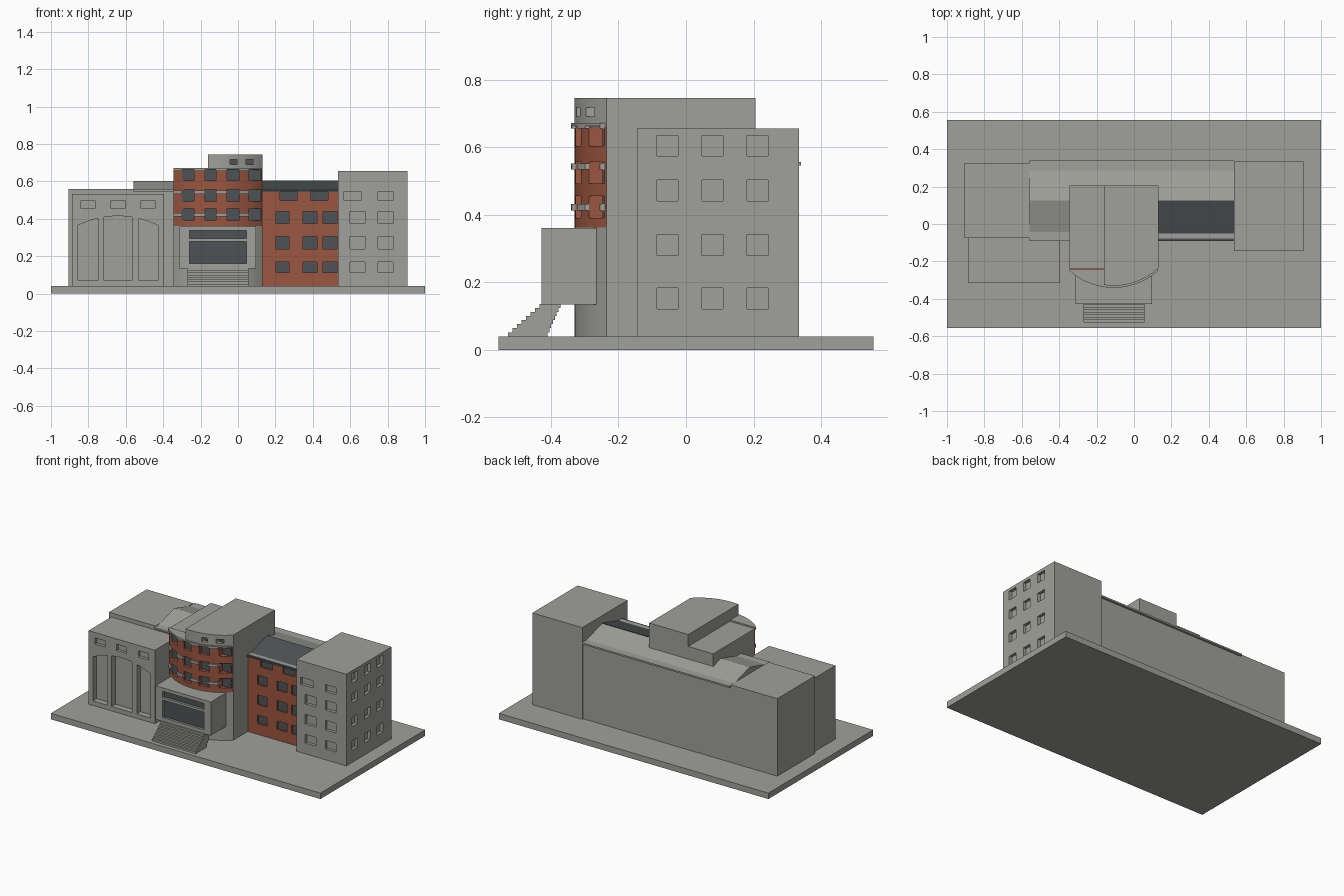
import bpy, bmesh, math

if "Cube" in bpy.data.objects:
    bpy.data.objects.remove(bpy.data.objects["Cube"])

def material(name, rgb):
    m = bpy.data.materials.new(name)
    m.diffuse_color = (*rgb, 1)
    m.use_nodes = True
    m.node_tree.nodes["Principled BSDF"].inputs["Base Color"].default_value = m.diffuse_color
    return m

GREY = material("stone grey", (0.35, 0.35, 0.325))
BRICK = material("brick red", (0.33, 0.092, 0.05))
DARK = material("dark glass", (0.075, 0.086, 0.09))

def prism(name, pts, a, b, mat, axis="z"):
    """Extrude a 2D outline between a and b along an axis."""
    place = {"z": lambda p, t: (p[0], p[1], t),
             "y": lambda p, t: (p[0], t, p[1]),
             "x": lambda p, t: (t, p[0], p[1])}[axis]
    bm = bmesh.new()
    low = [bm.verts.new(place(p, a)) for p in pts]
    high = [bm.verts.new(place(p, b)) for p in pts]
    bm.faces.new(low)
    bm.faces.new(high)
    for i in range(len(pts)):
        j = (i + 1) % len(pts)
        bm.faces.new((low[i], low[j], high[j], high[i]))
    bmesh.ops.recalc_face_normals(bm, faces=bm.faces[:])
    me = bpy.data.meshes.new(name)
    bm.to_mesh(me)
    bm.free()
    ob = bpy.data.objects.new(name, me)
    bpy.context.collection.objects.link(ob)
    me.materials.append(mat)
    return ob

def box(name, x0, x1, y0, y1, z0, z1, mat=GREY):
    return prism(name, [(x0, y0), (x1, y0), (x1, y1), (x0, y1)], z0, z1, mat)

def activate(ob):
    bpy.ops.object.select_all(action="DESELECT")
    ob.select_set(True)
    bpy.context.view_layer.objects.active = ob

def cut(ob, cutters):
    """Subtract the cutters from an object and remove them."""
    activate(ob)
    for c in cutters:
        mod = ob.modifiers.new("cut", "BOOLEAN")
        mod.operation = "DIFFERENCE"
        mod.solver = "EXACT"
        mod.object = c
        bpy.ops.object.modifier_apply(modifier=mod.name)
        bpy.data.objects.remove(c)

def smooth(ob):
    activate(ob)
    bpy.ops.object.shade_smooth_by_angle(angle=math.radians(25))

def front_windows(ob, holes, y, depth, pane=None):
    """Recess rectangles (x0, x1, z0, z1) into a wall facing -y."""
    cut(ob, [box("cutter", x0, x1, y - 0.1, y + depth, z0, z1) for x0, x1, z0, z1 in holes])
    if pane:
        for x0, x1, z0, z1 in holes:
            box("window_pane", x0, x1, y + depth - 0.005, y + depth + 0.002, z0, z1, pane)

# Ground slab
box("base", -1, 1, -0.555, 0.555, 0, 0.04)

LOW_ROWS = [(0.112, 0.17), (0.24, 0.305), (0.374, 0.438)]

# Right corner tower with plain recessed windows
tower = box("right_tower", 0.535, 0.905, -0.145, 0.335, 0.04, 0.655)
holes = [(x, x + 0.08, *r) for r in LOW_ROWS for x in (0.60, 0.749)]
holes += [(0.567, 0.658, 0.497, 0.545), (0.749, 0.829, 0.497, 0.545)]
front_windows(tower, holes, -0.145, 0.02)
cut(tower, [box("cutter", 0.885, 1, y, y + 0.062, z, z + 0.062)
            for y in (-0.086, 0.047, 0.18) for z in (0.121, 0.28, 0.44, 0.573)])

# Long rear building and left block
box("main_block", -0.56, 0.535, -0.03, 0.325, 0.04, 0.546)
box("left_block", -0.905, -0.56, -0.075, 0.325, 0.04, 0.56)
box("left_block_link", -0.56, -0.3, -0.075, 0, 0.04, 0.545)

# Brick wing
brick = box("brick_wing", 0.12, 0.535, -0.082, -0.02, 0.04, 0.546, BRICK)
holes = [(*x, *r) for r in LOW_ROWS for x in ((0.203, 0.273), (0.348, 0.422), (0.455, 0.529))]
holes += [(0.225, 0.315, 0.497, 0.543), (0.39, 0.48, 0.497, 0.543)]
front_windows(brick, holes, -0.082, 0.015, DARK)

# Roof: eaves slab, gable and glazed front slope
box("eaves_slab", -0.56, 0.535, -0.078, 0.34, 0.545, 0.556)
box("gutter_left", -0.56, -0.345, -0.09, -0.078, 0.545, 0.556)
box("gutter_right", 0.13, 0.535, -0.09, -0.078, 0.544, 0.555, DARK)
prism("gable_roof", [(-0.045, 0.555), (0.29, 0.555), (0.125, 0.603)], -0.56, 0.535, GREY, "x")
prism("roof_glazing", [(-0.05, 0.556), (-0.045, 0.555), (0.125, 0.602), (0.125, 0.606)],
      0.13, 0.535, DARK, "x")

# Left front wing with three tall niches under one shared arch
wing = box("left_wing", -0.888, -0.396, -0.315, -0.07, 0.04, 0.533)
niches = []
for x0, x1 in ((-0.856, -0.749), (-0.717, -0.567), (-0.53, -0.428)):
    top = []
    for i in range(9):
        x = x1 + (x0 - x1) * i / 8
        top.append((x, 0.415 - 0.05 * ((x + 0.642) / 0.214) ** 2))
    niches.append(prism("cutter", [(x0, 0.07), (x1, 0.07)] + top, -0.4, -0.275, GREY, "y"))
cut(wing, niches)
front_windows(wing, [(x, x + 0.075, 0.455, 0.497) for x in (-0.84, -0.68, -0.519)], -0.315, 0.02)

# Bow-fronted centre tower
CX, CY, R = -0.1075, 0.014, 0.344

def arc_y(x, r=R):
    return CY - math.sqrt(r * r - (x - CX) ** 2)

def bow(x0, x1, back, r=R, n=28):
    """Outline with a curved front between x0 and x1."""
    pts = [(x0 + (x1 - x0) * i / n, arc_y(x0 + (x1 - x0) * i / n, r)) for i in range(n + 1)]
    return pts + [(x1, back), (x0, back)]

smooth(prism("bow_lower", bow(-0.345, 0.13, 0.205), 0.04, 0.362, GREY))
box("bow_core", -0.345, 0.13, -0.236, 0.205, 0.362, 0.665)

columns = [(-0.30, -0.235), (-0.176, -0.118), (-0.059, 0.005), (0.059, 0.123)]
rows = [(0.39, 0.455), (0.492, 0.556), (0.604, 0.663)]

def bow_cutters(spans, heights):
    return [box("cutter", a, b, -0.45, arc_y((a + b) / 2) + 0.025, z0, z1)
            for a, b in spans for z0, z1 in heights]

def bow_panes(spans, heights):
    for a, b in spans:
        y = arc_y((a + b) / 2) + 0.025
        for z0, z1 in heights:
            box("bow_pane", a, b, y - 0.005, y + 0.002, z0, z1, DARK)

shell = prism("bow_brick", bow(-0.345, 0.13, -0.23), 0.362, 0.66, BRICK)
cut(shell, bow_cutters(columns, rows))
smooth(shell)
bow_panes(columns, rows)

# Stone bands, broken by the windows
for z0, z1 in ((0.413, 0.431), (0.534, 0.552), (0.655, 0.672)):
    band = prism("stone_band", bow(-0.345, 0.125, -0.24, R + 0.011), z0, z1, GREY)
    cut(band, bow_cutters(columns, rows))
    smooth(band)

# Taller upper storey
upper = prism("bow_upper", bow(-0.16, 0.13, 0.205), 0.66, 0.745, GREY)
small = [(-0.043, -0.005), (0.043, 0.085)]
cut(upper, bow_cutters(small, [(0.69, 0.717)]))
smooth(upper)
bow_panes(small, [(0.69, 0.717)])

# Entrance porch with glazing
porch = box("porch", -0.312, 0.097, -0.427, -0.265, 0.135, 0.36)
front_windows(porch, [(-0.26, 0.045, 0.16, 0.278), (-0.26, 0.045, 0.294, 0.337)], -0.427, 0.02, DARK)

# Entrance stairs
STEPS, RISE = 8, 0.012
for i in range(STEPS):
    z = 0.04 + i * RISE
    box("stair_step", -0.27, 0.055, -0.527 + i * 0.0133, -0.41 + i * 0.0055, z, z + RISE)
